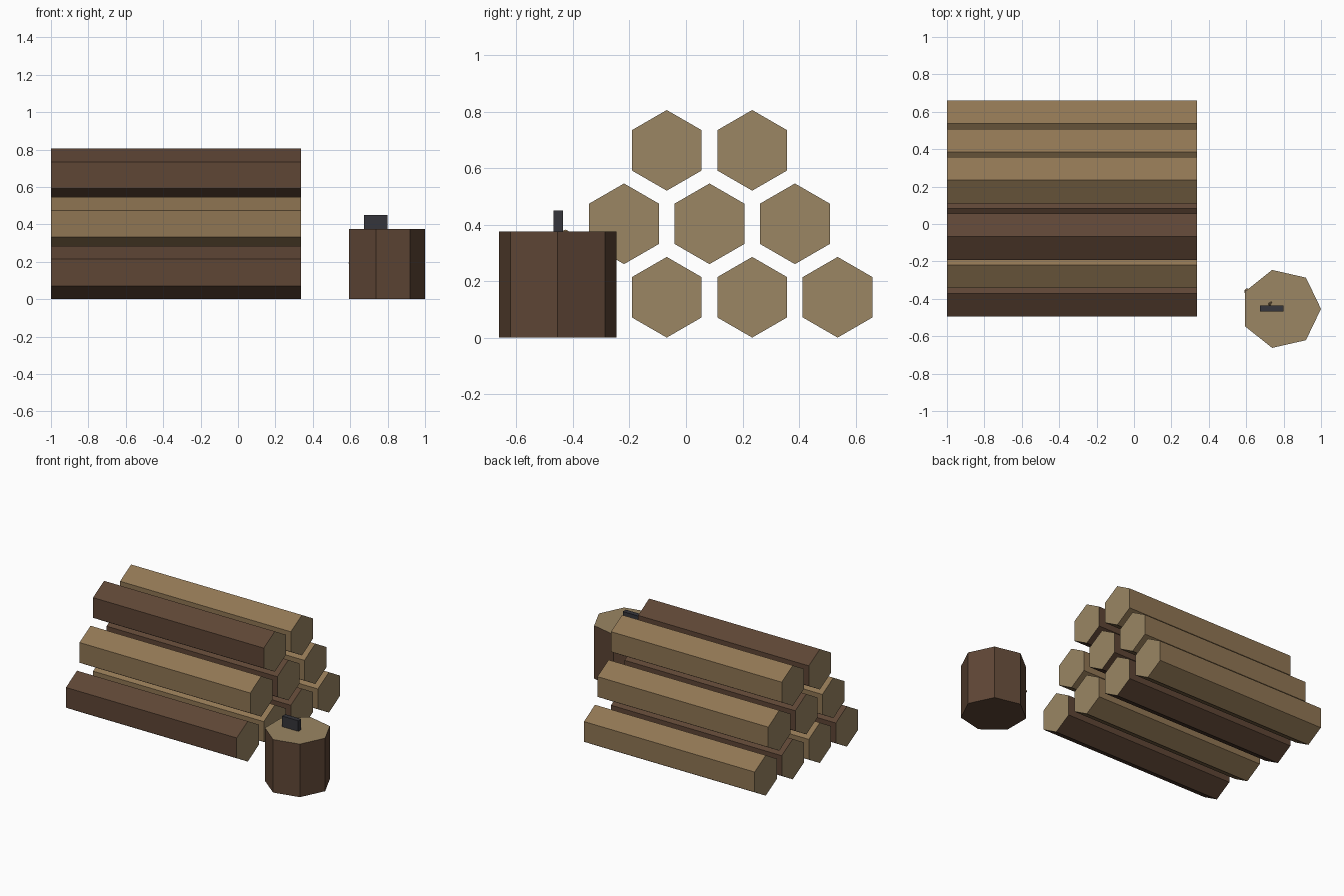
import bpy, math
from mathutils import Vector

if "Cube" in bpy.data.objects:
    bpy.data.objects.remove(bpy.data.objects["Cube"])


def material(name, rgb):
    m = bpy.data.materials.new(name)
    m.diffuse_color = [c ** 2.2 for c in rgb] + [1.0]
    m.use_nodes = True
    m.node_tree.nodes["Principled BSDF"].inputs["Base Color"].default_value = m.diffuse_color
    return m


DARK = material("dark_bark", (0.37, 0.28, 0.22))
LIGHT = material("light_bark", (0.56, 0.46, 0.33))
WOOD = material("cut_wood", (0.60, 0.52, 0.39))
STEEL = material("steel", (0.22, 0.22, 0.24))


def prism(name, start, end, radius, sides, u, side_mat, start_mat, end_mat):
    """Straight prism from start to end; u points at the first corner."""
    start, end = Vector(start), Vector(end)
    axis = (end - start).normalized()
    u = Vector(u)
    u = (u - axis * u.dot(axis)).normalized()
    v = axis.cross(u)
    ring = [radius * (math.cos(a) * u + math.sin(a) * v)
            for a in (2 * math.pi * i / sides for i in range(sides))]
    verts = [start + p for p in ring] + [end + p for p in ring]
    faces = [(i, (i + 1) % sides, sides + (i + 1) % sides, sides + i)
             for i in range(sides)]
    faces += [tuple(reversed(range(sides))), tuple(range(sides, 2 * sides))]
    mesh = bpy.data.meshes.new(name)
    mesh.from_pydata(verts, [], faces)
    for m in (side_mat, start_mat, end_mat):
        mesh.materials.append(m)
    mesh.polygons[sides].material_index = 1
    mesh.polygons[sides + 1].material_index = 2
    ob = bpy.data.objects.new(name, mesh)
    bpy.context.collection.objects.link(ob)
    return ob


# Stacked hexagonal logs: rows of 4, 3 and 2, alternating bark
R = 0.1427
for row in range(3):
    for i in range(4 - row):
        y = -0.3705 + 0.1512 * row + 0.3024 * i
        z = R + 0.26 * row
        bark = LIGHT if (row + i) % 2 else DARK
        prism(f"log_{row + 1}_{i + 1}", (-1, y, z), (0.336, y, z),
              R, 6, (0, 0, 1), bark, WOOD, WOOD)

# Seven-sided chopping block
prism("chopping_block", (0.786, -0.454, 0), (0.786, -0.454, 0.375),
      0.2138, 7, (1, 0, 0), DARK, DARK, WOOD)

# Axe handle, mostly sunk in the block
prism("axe_handle", (0.603, -0.358, 0.187), (0.735, -0.431, 0.372),
      0.016, 6, (0, 0, 1), LIGHT, LIGHT, LIGHT)

# Axe head
bpy.ops.mesh.primitive_cube_add(size=1, location=(0.737, -0.452, 0.395))
head = bpy.context.object
head.name = "axe_head"
head.scale = (0.125, 0.034, 0.11)
head.data.materials.append(STEEL)
